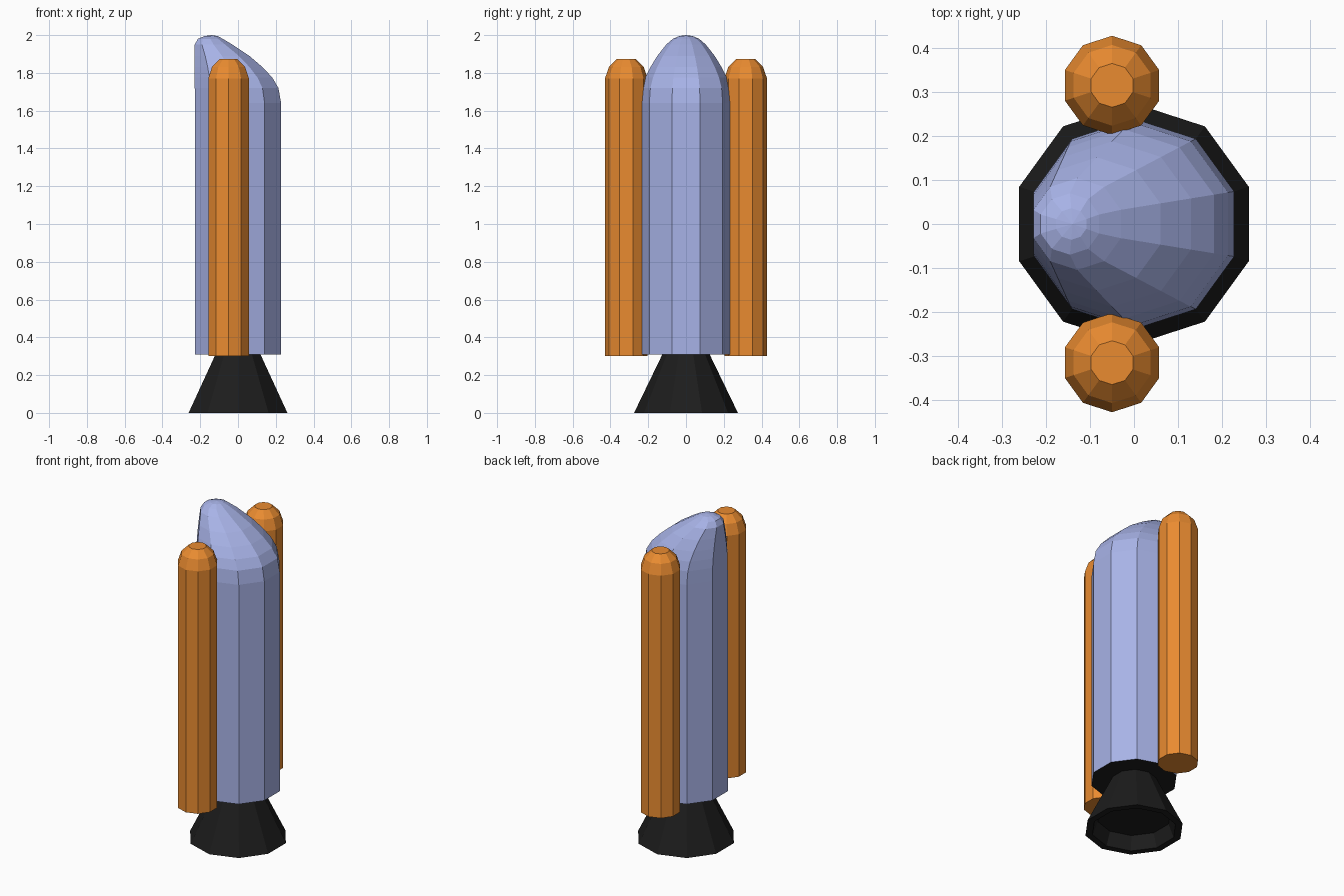
import bpy, bmesh
from math import cos, sin, radians

if "Cube" in bpy.data.objects:
    bpy.data.objects.remove(bpy.data.objects["Cube"])

SIDES = 10


def material(name, rgb):
    m = bpy.data.materials.new(name)
    m.diffuse_color = (*rgb, 1)
    m.use_nodes = True
    m.node_tree.nodes["Principled BSDF"].inputs["Base Color"].default_value = m.diffuse_color
    return m


blue = material("pale_blue", (0.39, 0.45, 0.80))
orange = material("orange", (0.82, 0.26, 0.03))
black = material("black", (0.012, 0.012, 0.012))


def loft(name, rings, mats, location=(0, 0, 0), close=True):
    """Skin ten-sided rings given as (centre x, radius, z) from first to last."""
    bm = bmesh.new()
    loops = []
    for cx, r, z in rings:
        loops.append([bm.verts.new((cx + r * cos(radians(18 + 36 * k)),
                                    r * sin(radians(18 + 36 * k)), z))
                      for k in range(SIDES)])
    for a, b in zip(loops, loops[1:]):
        for k in range(SIDES):
            n = (k + 1) % SIDES
            bm.faces.new((a[k], a[n], b[n], b[k]))
    bottom = bm.faces.new(loops[0][::-1])
    bottom.material_index = len(mats) - 1
    bm.faces.new(loops[-1])
    bmesh.ops.remove_doubles(bm, verts=bm.verts, dist=0.0005)
    bmesh.ops.recalc_face_normals(bm, faces=bm.faces)
    mesh = bpy.data.meshes.new(name)
    bm.to_mesh(mesh)
    bm.free()
    for m in mats:
        mesh.materials.append(m)
    obj = bpy.data.objects.new(name, mesh)
    obj.location = location
    bpy.context.collection.objects.link(obj)
    return obj


# Main tank: straight hull, nose leaning to -x, dark underside
hull = [(0, 0.24, 0.31), (0, 0.24, 1.64)]
nose_profile = [(0.214, 1.72), (0.182, 1.775), (0.13, 1.83), (0.06, 1.89),
                (-0.03, 1.95)]
nose = []
for right, z in nose_profile:
    left = -0.229
    nose.append(((right + left) / 2, (right - left) / 2 / cos(radians(18)), z))
tip = [(-0.146, 0.070, 1.980), (-0.143, 0.036, 1.995), (-0.14, 0.0001, 2.0)]
loft("main_tank", hull + nose + tip, [blue, black])

# Engine nozzle: flared cone with a recessed mouth
loft("engine_nozzle", [(0, 0.205, 0.08), (0, 0.235, 0), (0, 0.275, 0),
                       (0, 0.125, 0.31)], [black])

# Side boosters, one on each side
booster = [(0, 0.113, 0.30), (0, 0.113, 1.77), (0, 0.092, 1.832),
           (0, 0.05, 1.873)]
for name, s in (("front_booster", -1), ("back_booster", 1)):
    loft(name, booster, [orange], (-0.05, s * 0.316, 0))
